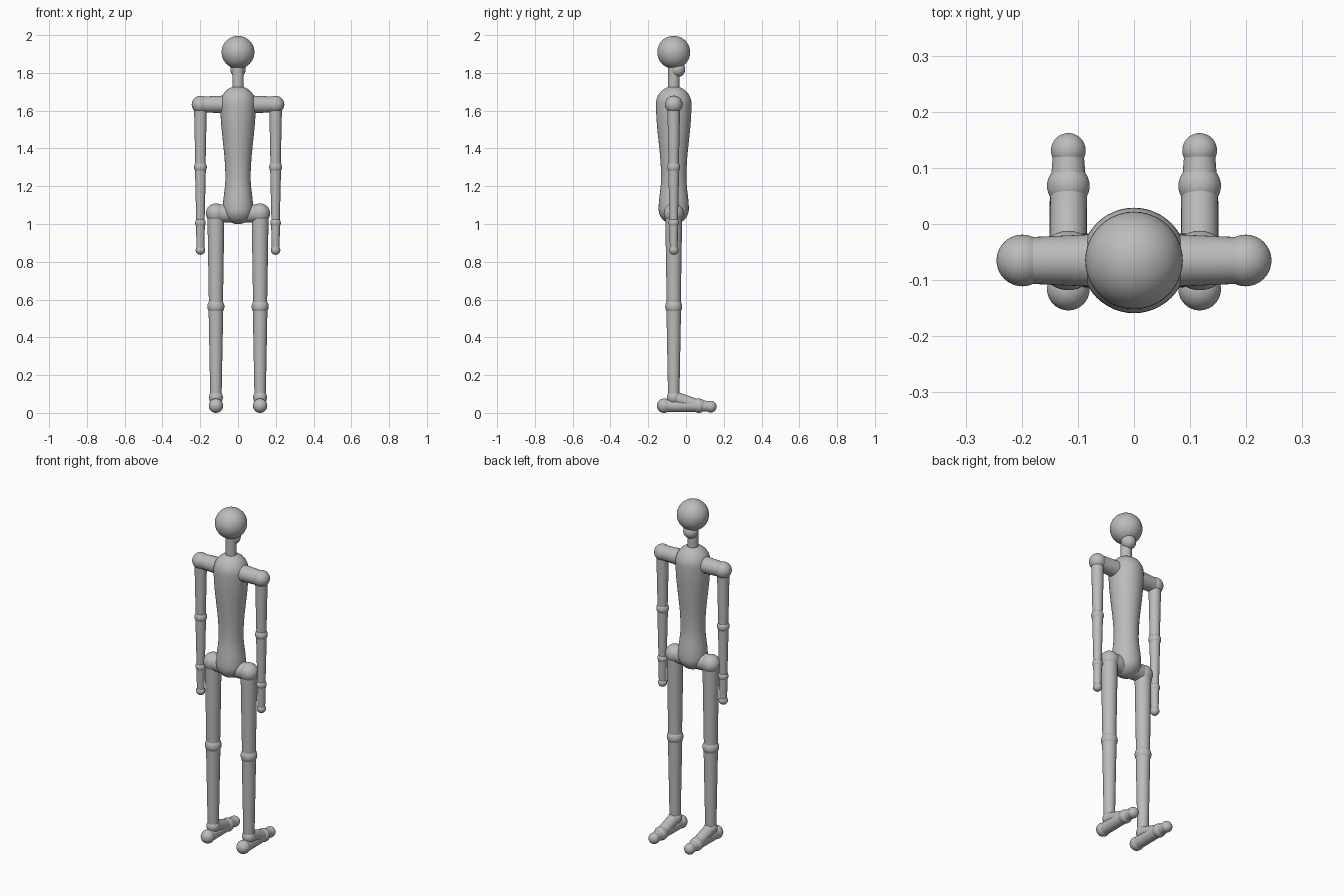
import bpy, bmesh, math
from mathutils import Vector, Matrix

cube = bpy.data.objects.get("Cube")
if cube:
    bpy.data.objects.remove(cube, do_unlink=True)

GREY = (0.5, 0.5, 0.5, 1)
mat = bpy.data.materials.new("mannequin_grey")
mat.use_nodes = True
mat.diffuse_color = GREY
mat.node_tree.nodes["Principled BSDF"].inputs["Base Color"].default_value = GREY

Y = -0.065  # body axis


def finish(bm, name):
    mesh = bpy.data.meshes.new(name)
    bm.to_mesh(mesh)
    bm.free()
    mesh.materials.append(mat)
    for p in mesh.polygons:
        p.use_smooth = True
    obj = bpy.data.objects.new(name, mesh)
    bpy.context.collection.objects.link(obj)
    return obj


def ball(name, pos, r):
    bm = bmesh.new()
    bmesh.ops.create_uvsphere(bm, u_segments=40, v_segments=24, radius=r,
                              matrix=Matrix.Translation(pos))
    return finish(bm, name)


def limb(name, a, b, ra, rb):
    """Open tapered tube whose ends sit inside the joints."""
    a, b = Vector(a), Vector(b)
    d = b - a
    turn = d.to_track_quat("Z", "Y").to_matrix().to_4x4()
    bm = bmesh.new()
    bmesh.ops.create_cone(bm, segments=40, radius1=ra, radius2=rb, depth=d.length,
                          matrix=Matrix.Translation((a + b) / 2) @ turn)
    return finish(bm, name)


def lathe(name, profile):
    bm = bmesh.new()
    verts = [bm.verts.new((r, Y, z)) for r, z in profile]
    edges = [bm.edges.new(pair) for pair in zip(verts, verts[1:])]
    bmesh.ops.spin(bm, geom=verts + edges, cent=(0, Y, 0), axis=(0, 0, 1),
                   angle=math.tau, steps=48)
    bmesh.ops.remove_doubles(bm, verts=bm.verts, dist=0.0001)
    bmesh.ops.recalc_face_normals(bm, faces=bm.faces)
    return finish(bm, name)


# Torso: round ends joined by a smooth waist
def cap(r, z, start, end):
    angles = [math.radians(start + (end - start) * i / 12) for i in range(13)]
    return [(r * math.cos(t), z + r * math.sin(t)) for t in angles]


def ease(r0, z0, r1, z1):
    return [(r0 + (r1 - r0) * (1 - math.cos(math.pi * i / 12)) / 2, z0 + (z1 - z0) * i / 12)
            for i in range(1, 12)]


hip_r, hip_z, waist_r, waist_z, chest_r, chest_z = 0.08, 1.083, 0.067, 1.25, 0.094, 1.64
lathe("torso", cap(hip_r, hip_z, -90, 0) + ease(hip_r, hip_z, waist_r, waist_z)
      + [(waist_r, waist_z)] + ease(waist_r, waist_z, chest_r, chest_z)
      + cap(chest_r, chest_z, 0, 90))

# Head and neck
ball("head", (0, Y, 1.913), 0.087)
ball("jaw", (0, -0.045, 1.823), 0.041)
limb("neck", (0, Y, 1.7), (0, Y, 1.84), 0.03, 0.03)

for side, s in (("left", 1), ("right", -1)):
    # Arm
    shoulder, elbow, wrist, tip = [(s * 0.199, Y, z) for z in (1.637, 1.305, 1.01, 0.866)]
    ball(side + "_shoulder", shoulder, 0.046)
    ball(side + "_elbow", elbow, 0.034)
    ball(side + "_wrist", wrist, 0.028)
    ball(side + "_fingertip", tip, 0.025)
    limb(side + "_collar", (0, Y, 1.637), shoulder, 0.05, 0.041)
    limb(side + "_upper_arm", shoulder, elbow, 0.034, 0.027)
    limb(side + "_forearm", elbow, wrist, 0.029, 0.022)
    limb(side + "_hand", wrist, tip, 0.024, 0.02)

    # Leg
    x = s * 0.117
    hip, knee, ankle = [(x, Y, z) for z in (1.06, 0.567, 0.086)]
    ball(side + "_hip", hip, 0.053)
    ball(side + "_knee", knee, 0.045)
    ball(side + "_ankle", ankle, 0.037)
    limb(side + "_pelvis", (0, Y, 1.06), hip, 0.05, 0.047)
    limb(side + "_thigh", hip, knee, 0.045, 0.037)
    limb(side + "_shin", knee, ankle, 0.039, 0.03)

    # Foot, toes toward the back
    heel, sole, toe = (x, -0.116, 0.042), (x, 0.068, 0.042), (x, 0.131, 0.037)
    ball(side + "_heel", heel, 0.038)
    ball(side + "_foot_joint", sole, 0.038)
    ball(side + "_toe", toe, 0.031)
    limb(side + "_foot_sole", heel, sole, 0.034, 0.033)
    limb(side + "_foot_instep", ankle, sole, 0.033, 0.032)
    limb(side + "_toe_base", sole, toe, 0.032, 0.027)

# Rest exactly on the ground
for obj in bpy.context.collection.objects:
    if obj.type == "MESH" and mat.name in obj.data.materials:
        obj.data.transform(Matrix.Translation((0, 0, -0.004)))
        obj.data.update()
